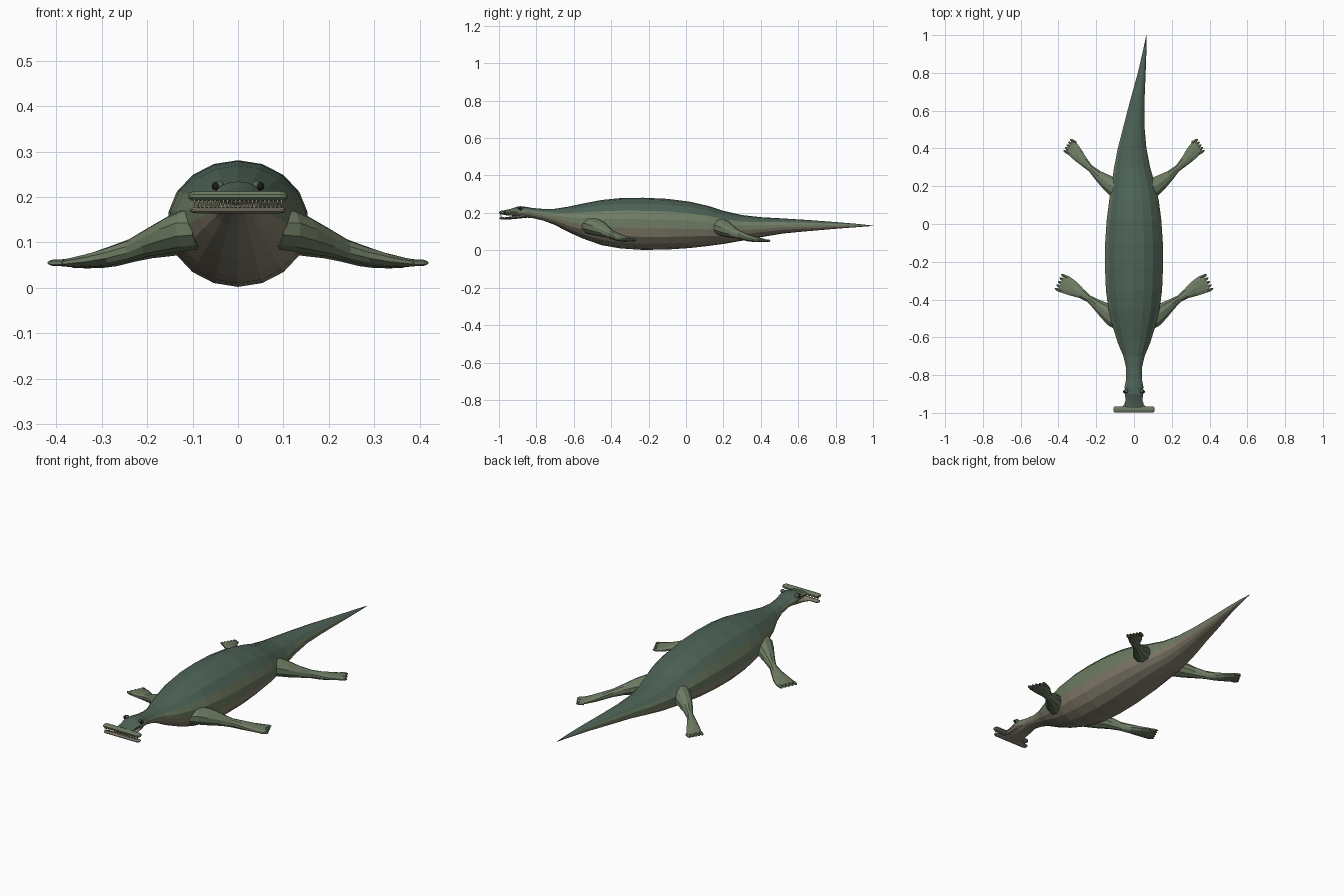
import bpy, bmesh, math
from mathutils import Vector

if "Cube" in bpy.data.objects:
    bpy.data.objects.remove(bpy.data.objects["Cube"])


def material(name, rgb):
    m = bpy.data.materials.new(name)
    m.diffuse_color = (*rgb, 1)
    m.use_nodes = True
    m.node_tree.nodes["Principled BSDF"].inputs["Base Color"].default_value = m.diffuse_color
    return m


DARK = material("back_green", (0.075, 0.125, 0.095))
MID = material("flank_green", (0.155, 0.20, 0.125))
TAN = material("belly_tan", (0.25, 0.225, 0.165))
BONE = material("tooth", (0.62, 0.56, 0.42))
BLACK = material("eye_black", (0.012, 0.012, 0.012))


def finish(name, bm, mats):
    bmesh.ops.recalc_face_normals(bm, faces=bm.faces)
    me = bpy.data.meshes.new(name)
    bm.to_mesh(me)
    bm.free()
    for m in mats:
        me.materials.append(m)
    ob = bpy.data.objects.new(name, me)
    bpy.context.collection.objects.link(ob)
    return ob


def loft(bm, rings, n, heading, paint=None):
    """Skin ellipses (x, y, z, half width, half height) facing a flat heading."""
    side = Vector((heading[1], -heading[0], 0)).normalized()
    rows = []
    for x, y, z, w, h in rings:
        rows.append([bm.verts.new(Vector((x, y, z)) + side * w * math.sin(a)
                                  + Vector((0, 0, h * math.cos(a))))
                     for a in (2 * math.pi * i / n for i in range(n))])
    for a, b in zip(rows, rows[1:]):
        for i in range(n):
            f = bm.faces.new((a[i], a[(i + 1) % n], b[(i + 1) % n], b[i]))
            if paint:
                f.material_index = paint(i)
    for r in (rows[0], rows[-1]):
        bm.faces.new(r)


# body: y, bottom, top, half width, sideways sway
PROFILE = [(-.975, .188, .213, .046, 0), (-.94, .186, .221, .045, 0),
           (-.90, .180, .234, .049, 0), (-.86, .175, .233, .050, 0),
           (-.82, .172, .226, .042, 0), (-.76, .158, .221, .043, 0),
           (-.70, .135, .222, .057, 0), (-.63, .098, .233, .087, 0),
           (-.55, .062, .250, .112, 0), (-.45, .027, .269, .138, 0),
           (-.35, .010, .279, .151, 0), (-.23, .002, .281, .156, 0),
           (-.10, .004, .275, .155, 0), (.02, .012, .260, .147, 0),
           (.12, .023, .237, .134, 0), (.20, .034, .211, .119, -.003),
           (.30, .051, .188, .097, -.010), (.40, .070, .177, .077, -.010),
           (.52, .090, .170, .056, .000), (.65, .102, .162, .039, .017),
           (.80, .115, .151, .021, .041), (.92, .124, .141, .009, .057),
           (1.0, .130, .132, .001, .066)]


def body_paint(i):
    d = min(i, 17 - i)
    return 0 if d < 3 else 1 if d < 5 else 2


bm = bmesh.new()
loft(bm, [(s, y, (b + t) / 2, w, (t - b) / 2) for y, b, t, w, s in PROFILE],
     18, (0, 1), body_paint)
finish("body", bm, (DARK, MID, TAN))

# limbs: arm rings, then five toes fanned across the paddle end
FRONT = [(.08, -.515, .130, .050, .044), (.115, -.49, .128, .054, .047),
         (.155, -.46, .116, .045, .041), (.20, -.425, .100, .030, .031),
         (.24, -.395, .083, .019, .024), (.28, -.367, .071, .028, .021),
         (.32, -.343, .062, .042, .016), (.36, -.322, .056, .050, .011),
         (.385, -.312, .055, .048, .008)]
HIND = [(.07, .170, .125, .048, .042), (.105, .195, .122, .052, .046),
        (.145, .222, .110, .042, .040), (.19, .256, .094, .028, .029),
        (.23, .294, .079, .018, .022), (.265, .329, .067, .026, .019),
        (.295, .364, .059, .036, .015), (.325, .397, .053, .041, .010),
        (.34, .410, .051, .040, .008)]


def limb(name, rings, sx, head):
    h = Vector((*head, 0)).normalized()
    h.x *= sx
    bm = bmesh.new()
    loft(bm, [(x * sx, y, z, w, t) for x, y, z, w, t in rings], 10, h)
    x, y, z, w, t = rings[-1]
    side = Vector((h.y, -h.x, 0))
    for k in range(-2, 3):
        p = Vector((x * sx, y, z)) + side * k * w * .42
        loft(bm, [(*(p + h * d), r, r * .8) for d, r in
                  ((-.02, .009), (.006, .009), (.014, .006), (.019, .002))], 6, h)
    finish(name, bm, (MID,))


for sx, s in ((1, "left"), (-1, "right")):
    limb("front_limb_" + s, FRONT, sx, (.9, .42))
    limb("hind_limb_" + s, HIND, sx, (.85, .5))


# hammer jaws: rounded wide bars
def bar(name, half, z, hy, hz, mat, y=-.982):
    bm = bmesh.new()
    loft(bm, [(x, y, z, hy * s, hz * s) for x, s in
              ((-half, .45), (-half + .006, .85), (-half + .016, 1), (0, 1),
               (half - .016, 1), (half - .006, .85), (half, .45))], 10, (1, 0))
    finish(name, bm, (mat,))


bar("upper_jaw_bar", .109, .202, .018, .011, MID)
bar("lower_jaw_bar", .105, .171, .017, .007, TAN)

# lower jaw joining the throat
bm = bmesh.new()
loft(bm, [(0, -.83, .190, .036, .014), (0, -.88, .183, .043, .012),
          (0, -.93, .174, .044, .008), (0, -.96, .171, .058, .006),
          (0, -.98, .171, .08, .005)], 10, (0, 1))
finish("lower_jaw", bm, (TAN,))


# tooth rows
def teeth(name, count, half, z0, z1, y):
    bm = bmesh.new()
    for i in range(count):
        x = -half + 2 * half * i / (count - 1)
        base = [bm.verts.new((x + .0032 * math.cos(a), y + .0032 * math.sin(a), z0))
                for a in (k * math.tau / 5 for k in range(5))]
        tip = bm.verts.new((x, y, z1))
        for k in range(5):
            bm.faces.new((base[k], base[(k + 1) % 5], tip))
        bm.faces.new(base)
    finish(name, bm, (BONE,))


teeth("upper_teeth", 22, .096, .195, .176, -.991)
teeth("lower_teeth", 21, .091, .174, .191, -.986)

# eyes and brow ridges
for sx, s in ((1, "left"), (-1, "right")):
    for name, r, p, mat in (("eye_", .0095, (.049, -.888, .224), BLACK),
                            ("brow_", .012, (.041, -.884, .224), DARK)):
        bm = bmesh.new()
        bmesh.ops.create_uvsphere(bm, u_segments=10, v_segments=6, radius=r)
        bmesh.ops.translate(bm, verts=bm.verts, vec=(p[0] * sx, p[1], p[2]))
        finish(name + s, bm, (mat,))
